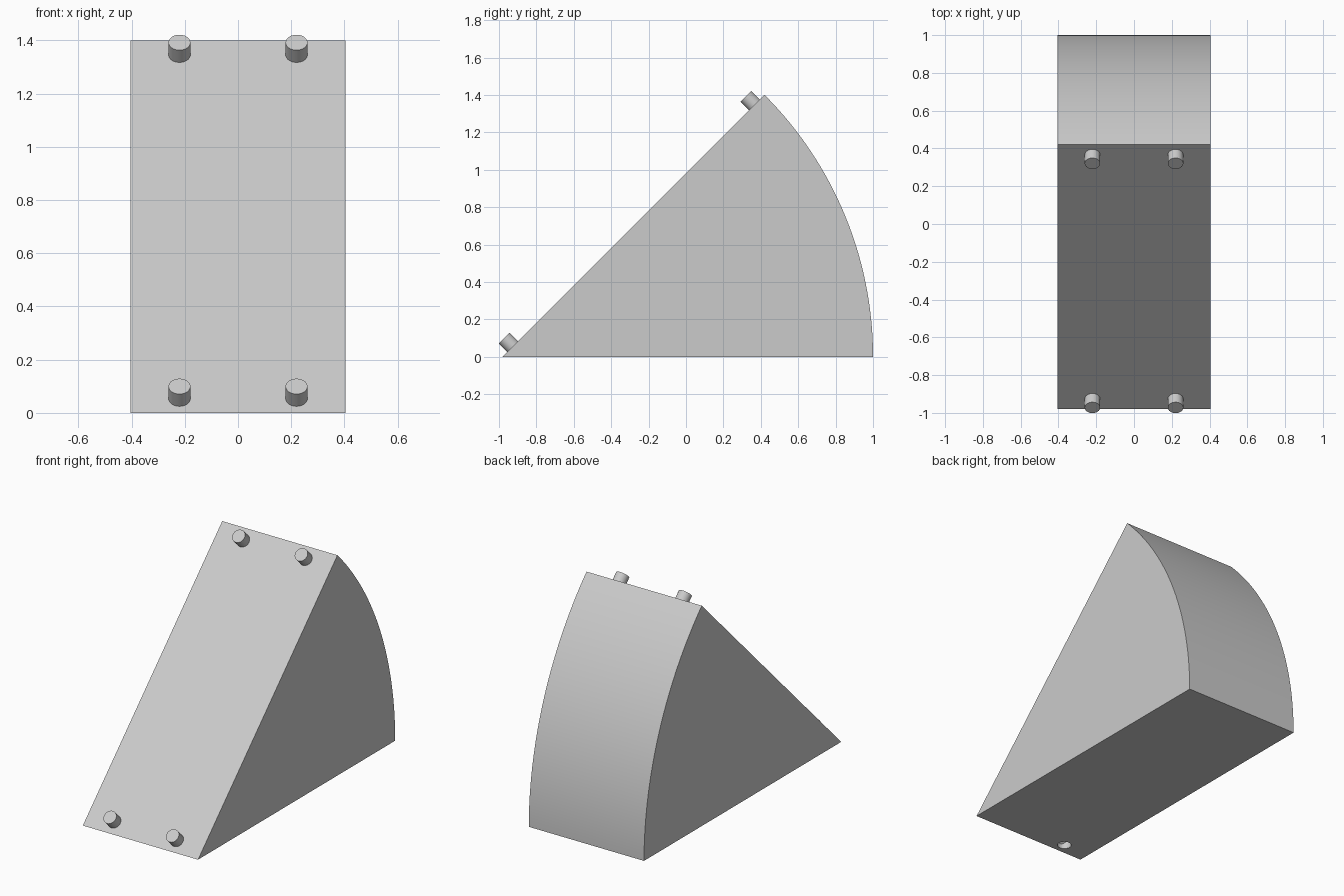
import bpy, bmesh, math
from mathutils import Matrix, Vector

if "Cube" in bpy.data.objects:
    bpy.data.objects.remove(bpy.data.objects["Cube"])

R, HALF_W, APEX = 1.98, 0.405, -0.98      # sector radius, half width, tip y
PEG_R, PEG_H, INSET, PEG_X = 0.041, 0.065, 0.076, 0.22

grey = bpy.data.materials.new("light grey")
grey.diffuse_color = (0.6, 0.6, 0.6, 1)
grey.use_nodes = True
grey.node_tree.nodes["Principled BSDF"].inputs["Base Color"].default_value = grey.diffuse_color


def finish(bm, name):
    bmesh.ops.recalc_face_normals(bm, faces=bm.faces)
    me = bpy.data.meshes.new(name)
    bm.to_mesh(me)
    bm.free()
    ob = bpy.data.objects.new(name, me)
    bpy.context.collection.objects.link(ob)
    me.materials.append(grey)
    return ob


def smooth(ob):
    bpy.ops.object.select_all(action='DESELECT')
    ob.select_set(True)
    bpy.context.view_layer.objects.active = ob
    bpy.ops.object.shade_smooth_by_angle(angle=math.radians(30))


def cylinder(name, radius, depth, matrix):
    bm = bmesh.new()
    bmesh.ops.create_cone(bm, cap_ends=True, segments=48, radius1=radius,
                          radius2=radius, depth=depth, matrix=matrix)
    return finish(bm, name)


# Wedge body: an eighth of a disc, extruded across x
bm = bmesh.new()
STEPS = 48
profile = [(APEX, 0)]
for i in range(STEPS + 1):
    a = math.radians(45) * i / STEPS
    profile.append((APEX + R * math.cos(a), R * math.sin(a)))
face = bm.faces.new([bm.verts.new((-HALF_W, y, z)) for y, z in profile])
ext = bmesh.ops.extrude_face_region(bm, geom=[face])
bmesh.ops.translate(bm, vec=(2 * HALF_W, 0, 0),
                    verts=[v for v in ext["geom"] if isinstance(v, bmesh.types.BMVert)])
wedge = finish(bm, "wedge_body")

# Small round socket in the underside near the tip
cutter = cylinder("socket_cutter", PEG_R, 0.09, Matrix.Translation((-PEG_X, -0.91, 0)))
cutter.hide_render = True
cutter.hide_set(True)
cut = wedge.modifiers.new("socket", 'BOOLEAN')
cut.operation, cut.solver, cut.object = 'DIFFERENCE', 'EXACT', cutter
smooth(wedge)

# Four pegs standing on the sloped face
along = Vector((0, 1, 1)).normalized()
normal = Vector((0, -1, 1)).normalized()
tilt = Matrix.Rotation(math.radians(45), 4, 'X')
for end, dist in (("lower", INSET), ("upper", R - INSET)):
    for side, x in (("left", -PEG_X), ("right", PEG_X)):
        base = Vector((x, APEX, 0)) + along * dist
        centre = base + normal * PEG_H / 2
        smooth(cylinder(f"{end}_{side}_peg", PEG_R, PEG_H, Matrix.Translation(centre) @ tilt))
